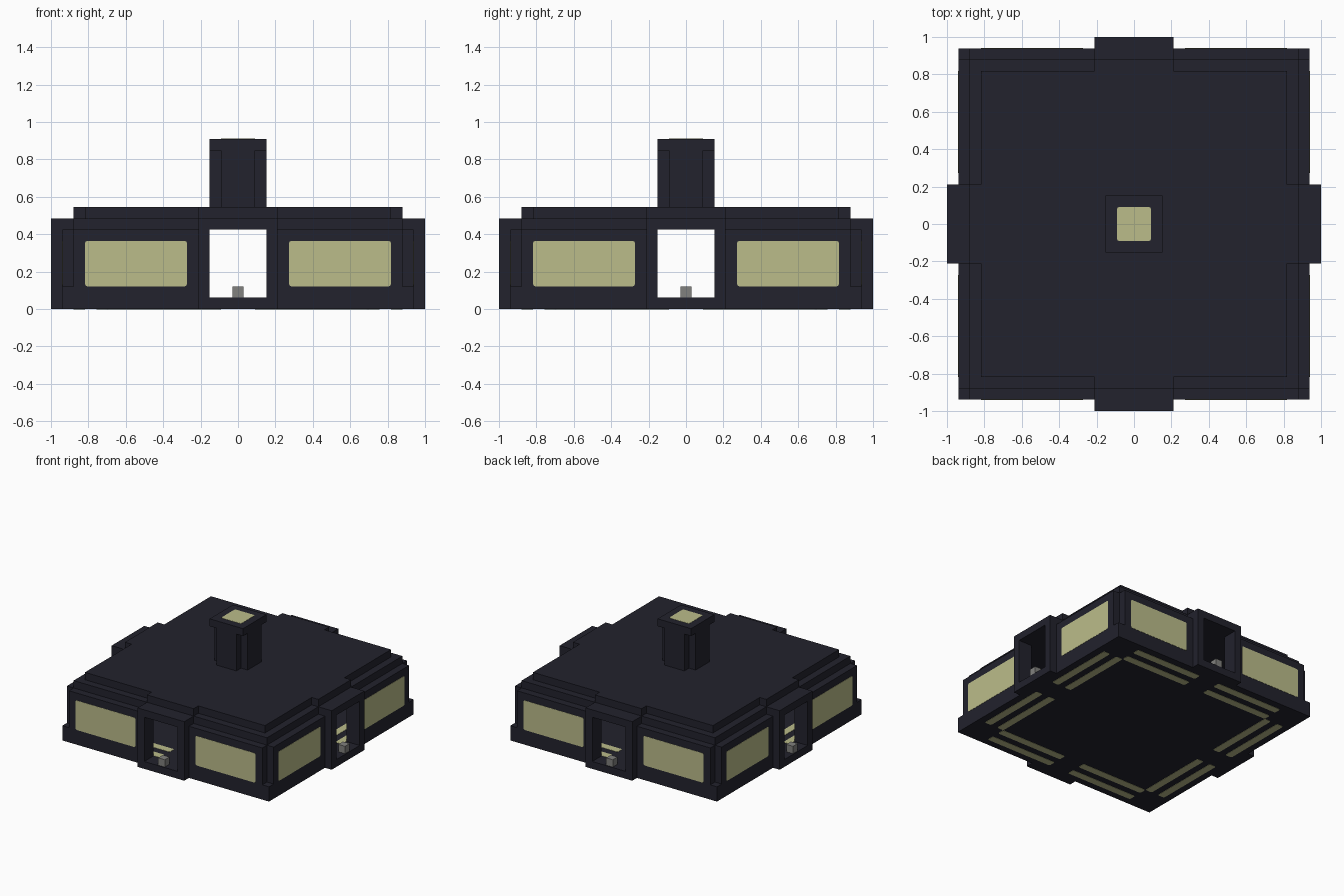
import bpy, bmesh, math
from mathutils import Matrix, Vector

if "Cube" in bpy.data.objects:
    bpy.data.objects.remove(bpy.data.objects["Cube"], do_unlink=True)

U = 2 / 33          # one grid unit; the footprint is 33 units wide
T = 0.03            # how far light plates stand proud, in units


def material(name, rgb):
    m = bpy.data.materials.new(name)
    m.use_nodes = True
    color = (*rgb, 1)
    m.diffuse_color = color
    m.node_tree.nodes["Principled BSDF"].inputs["Base Color"].default_value = color
    return m


dark = material("dark_slate", (0.016, 0.016, 0.026))
glow = material("pale_yellow", (0.497, 0.503, 0.254))
gray = material("gray", (0.22, 0.22, 0.21))


def build(name, mat, boxes, turns=1, mirror=False, round_axis=None):
    """Boxes are (x0, x1, y0, y1, z0, z1) in units, repeated around z."""
    bm = bmesh.new()
    todo = list(boxes)
    if mirror:
        todo += [(-b[1], -b[0], *b[2:]) for b in boxes]
    for x0, x1, y0, y1, z0, z1 in todo:
        size = Vector((x1 - x0, y1 - y0, z1 - z0))
        mid = Vector((x0 + x1, y0 + y1, z0 + z1)) / 2
        for k in range(turns):
            part = bmesh.new()
            bmesh.ops.create_cube(part, size=1)
            bmesh.ops.scale(part, vec=size, verts=part.verts)
            if round_axis is not None:
                edges = [e for e in part.edges
                         if abs((e.verts[0].co - e.verts[1].co)[round_axis]) > 1e-4]
                bmesh.ops.bevel(part, geom=edges, offset=0.2, segments=2,
                                profile=0.5, affect='EDGES')
            move = (Matrix.Scale(U, 4) @ Matrix.Rotation(k * math.pi / 2, 4, 'Z')
                    @ Matrix.Translation(mid))
            part.transform(move)
            temp = bpy.data.meshes.new("temp")
            part.to_mesh(temp)
            part.free()
            bm.from_mesh(temp)
            bpy.data.meshes.remove(temp)
    mesh = bpy.data.meshes.new(name)
    bm.to_mesh(mesh)
    bm.free()
    mesh.materials.append(mat)
    ob = bpy.data.objects.new(name, mesh)
    bpy.context.collection.objects.link(ob)
    return ob


# floor and the low rim around it
build("floor", dark, [(-15.5, 15.5, -15.5, 15.5, 0, 1)])
build("rim_right", dark, [(3.5, 14.5, -15.5, -14.5, 1, 2)], 4)
build("rim_left", dark, [(-15.5, -3.5, -15.5, -14.5, 1, 2)], 4)

# walls: framed panels with notched corners between them
build("wall_panel", dark, [(3.5, 14.5, -15.5, -14.5, 2, 7)], 4, True)
build("corner_post", dark, [(13.5, 14.5, -14.5, -13.5, 1, 7)], 4)
build("window", glow, [(4.5, 13.5, -15.5 - T, -14.5 + T, 2, 6)], 4, True, 1)

# stepped roof
build("roof_lower", dark, [(-14.5, 14.5, -14.5, 14.5, 7, 8)])
build("roof_upper", dark, [(-13.5, 13.5, -13.5, 13.5, 8, 9)])

# doorways: posts, lintel, threshold and a small cap joining the roof
build("door_post", dark, [(2.5, 3.5, -16.5, -14.5, 1, 7)], 4, True)
build("door_lintel", dark, [(-3.5, 3.5, -16.5, -14.5, 7, 8)], 4)
build("door_threshold", dark, [(-3.5, 3.5, -16.5, -15.5, 0, 1)], 4)
build("door_cap", dark, [(-3.5, 3.5, -14.5, -13.5, 8, 9)], 4)
build("door_block", gray, [(-0.5, 0.5, -16.4, -15.4, 1, 2)], 4)

# light strips set through the floor, two rings
build("floor_strip", glow, [(1.5, 11.5, -14.5, -13.5, -T, 1 + T),
                            (1.5, 11.5, -12.5, -11.5, -T, 1 + T)], 4, True, 2)

# chimney: cross-shaped shaft, square cap and top lamp
build("chimney_shaft", dark, [(-1.5, 1.5, -2.5, 2.5, 9, 14),
                              (-2.5, -1.5, -1.5, 1.5, 9, 14),
                              (1.5, 2.5, -1.5, 1.5, 9, 14)])
build("chimney_cap", dark, [(-2.5, 2.5, -2.5, 2.5, 14, 15)])
build("chimney_lamp", glow, [(-1.5, 1.5, -1.5, 1.5, 14.9, 15 + T)], round_axis=2)
